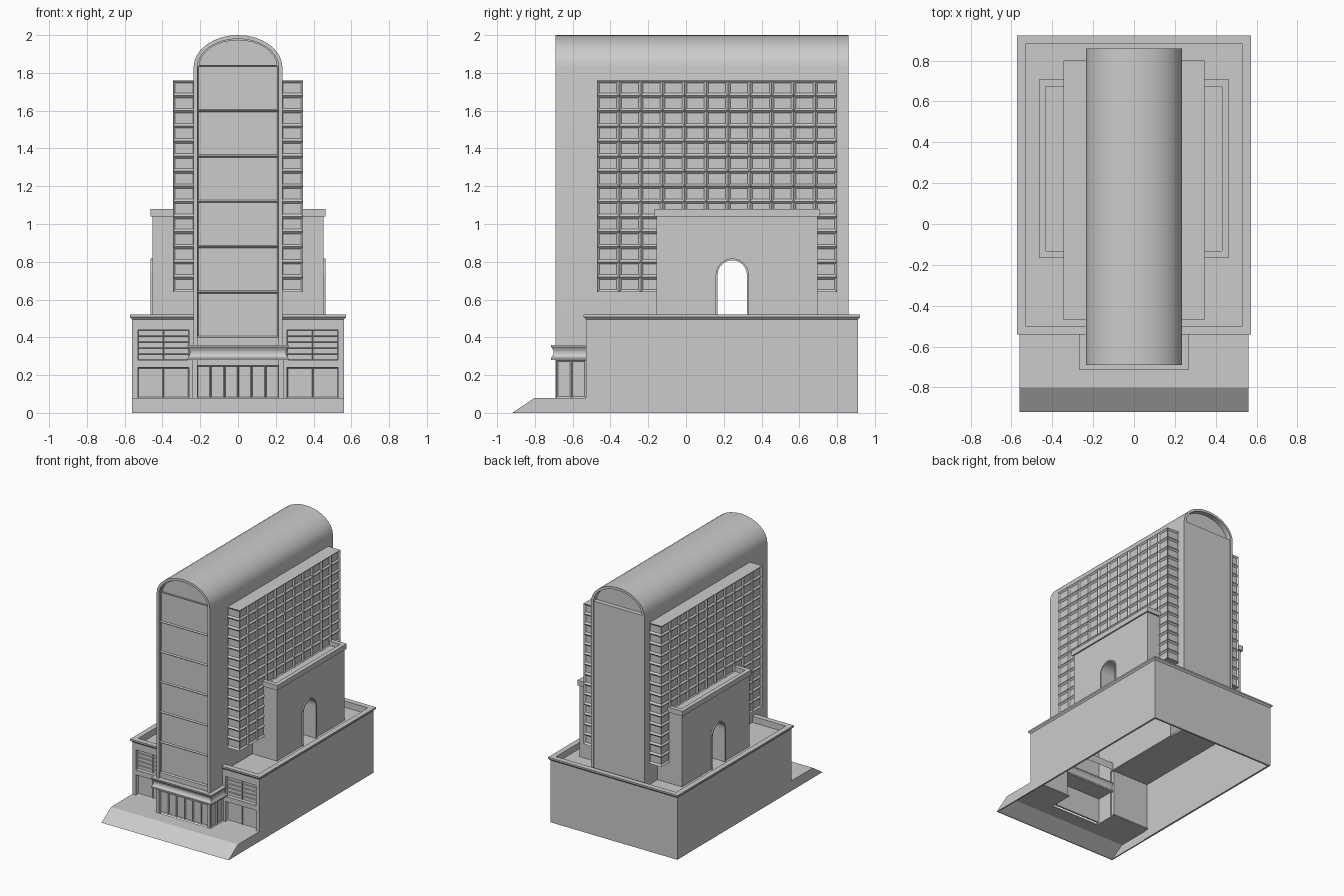
import bpy, bmesh, math
from mathutils import Vector as V

if "Cube" in bpy.data.objects:
    bpy.data.objects.remove(bpy.data.objects["Cube"])


def finish(name, bm, mirror=False, cutter=None, smooth=False):
    bmesh.ops.recalc_face_normals(bm, faces=bm.faces)
    me = bpy.data.meshes.new(name)
    bm.to_mesh(me)
    bm.free()
    ob = bpy.data.objects.new(name, me)
    bpy.context.collection.objects.link(ob)
    if cutter:
        m = ob.modifiers.new("cut", 'BOOLEAN')
        m.operation, m.object, m.solver = 'DIFFERENCE', cutter, 'EXACT'
    if mirror:
        m = ob.modifiers.new("mirror", 'MIRROR')
        m.use_mirror_merge = False
    if smooth:
        bpy.ops.object.select_all(action='DESELECT')
        ob.select_set(True)
        bpy.context.view_layer.objects.active = ob
        bpy.ops.object.shade_smooth_by_angle(angle=math.radians(30))
    return ob


def boxes(name, items, **kw):
    """Boxes given as (x0, x1, y0, y1, z0, z1)."""
    bm = bmesh.new()
    for x0, x1, y0, y1, z0, z1 in items:
        vs = bmesh.ops.create_cube(bm, size=1)['verts']
        for v in vs:
            v.co = V(((x0 + x1) / 2 + v.co.x * (x1 - x0),
                      (y0 + y1) / 2 + v.co.y * (y1 - y0),
                      (z0 + z1) / 2 + v.co.z * (z1 - z0)))
    return finish(name, bm, **kw)


def prism(name, pts, axis, a, b, **kw):
    """Extrude a (horizontal, z) outline along x or y."""
    bm = bmesh.new()
    f = bm.faces.new([bm.verts.new((a, u, z) if axis == 'x' else (u, a, z)) for u, z in pts])
    ext = bmesh.ops.extrude_face_region(bm, geom=[f])['geom']
    d = V((b - a, 0, 0)) if axis == 'x' else V((0, b - a, 0))
    bmesh.ops.translate(bm, vec=d, verts=[g for g in ext if isinstance(g, bmesh.types.BMVert)])
    return finish(name, bm, **kw)


def arch(c, w, z0, spring, rise, n=16):
    arc = [(c + w * math.cos(math.pi * i / n), spring + rise * math.sin(math.pi * i / n))
           for i in range(n + 1)]
    return [(c + w, z0)] + arc + [(c - w, z0)] if z0 < spring else arc


def ring(name, x, y0, y1, profile, closed=True, **kw):
    """Sweep an (outward offset, z) profile round a rectangle."""
    bm = bmesh.new()
    loops = [[bm.verts.new(p) for p in ((-x - o, y0 - o, z), (x + o, y0 - o, z),
                                        (x + o, y1 + o, z), (-x - o, y1 + o, z))]
             for o, z in profile]
    pairs = list(zip(loops, loops[1:] + loops[:1]))
    for p, q in pairs if closed else pairs[:-1]:
        for i in range(4):
            j = (i + 1) % 4
            bm.faces.new((p[i], p[j], q[j], q[i]))
    if not closed:
        bm.faces.new(loops[0])
        bm.faces.new(loops[-1])
    return finish(name, bm, **kw)


def grid(bm, a, b, z0, z1, nu, nv):
    """Vertical grid of quads between plan points a and b."""
    def at(i, j):
        p = V(a).lerp(V(b), i / nu)
        return bm.verts.new((p.x, p.y, z0 + (z1 - z0) * j / nv))
    vs = [[at(i, j) for j in range(nv + 1)] for i in range(nu + 1)]
    return [bm.faces.new((vs[i][j], vs[i + 1][j], vs[i + 1][j + 1], vs[i][j + 1]))
            for i in range(nu) for j in range(nv)]


def panels(name, a, b, z0, z1, nu, nv, inset, depth, mirror=False):
    """Wall of recessed panels, facing right of the a-to-b direction."""
    bm = bmesh.new()
    fs = grid(bm, a, b, z0, z1, nu, nv)
    bmesh.ops.remove_doubles(bm, verts=bm.verts, dist=1e-5)
    bm.normal_update()
    bmesh.ops.inset_individual(bm, faces=fs, thickness=inset, depth=-depth)
    # closed at the back so that normals stay outward
    edge = [e for e in bm.edges if e.is_boundary]
    ext = bmesh.ops.extrude_edge_only(bm, edges=edge)['geom']
    d = V(b) - V(a)
    back = V((-d.y, d.x)).normalized() * (depth + 0.005)
    bmesh.ops.translate(bm, vec=(back.x, back.y, 0),
                        verts=[g for g in ext if isinstance(g, bmesh.types.BMVert)])
    bmesh.ops.holes_fill(bm, edges=[e for e in bm.edges if e.is_boundary], sides=0)
    return finish(name, bm, mirror=mirror)


# Hidden cutter for the arched passage through the whole building
passage = prism("passage_cutter", arch(0.245, 0.08, 0.4, 0.73, 0.08, 12), 'x', -1, 1)
passage.hide_render = True
passage.hide_viewport = True

# Tower: hollow vaulted shell, continued down to the platform at the front
prism("tower_shell", arch(0, 0.235, 0.46, 1.83, 0.17) + arch(0, 0.215, 0.46, 1.83, 0.15)[::-1],
      'y', -0.69, 0.86, cutter=passage, smooth=True)
boxes("tower_front_legs", [(0.215, 0.235, -0.69, -0.53, 0.08, 0.47)], mirror=True)
panels("tower_front_bays", (-0.217, -0.675), (0.217, -0.675), 0.40, 1.84, 1, 6, 0.01, 0.01)
boxes("tower_front_band", [(-0.217, 0.217, -0.675, -0.66, 0.25, 0.40)])
prism("front_lunette", arch(0, 0.217, 1.9, 1.835, 0.147), 'y', -0.66, -0.65)
prism("front_lunette_rim", arch(0, 0.217, 1.9, 1.835, 0.147) + arch(0, 0.205, 1.9, 1.835, 0.138)[::-1],
      'y', -0.675, -0.65)
boxes("tower_back_wall", [(-0.217, 0.217, 0.84, 0.855, 0.46, 1.835)])
boxes("back_lunette_sill", [(-0.217, 0.217, 0.81, 0.85, 1.825, 1.835)])
prism("back_lunette", arch(0, 0.217, 1.9, 1.83, 0.152), 'y', 0.81, 0.82)

# Entrance doors and canopy
panels("entrance_doors", (-0.217, -0.675), (0.217, -0.675), 0.08, 0.25, 6, 1, 0.007, 0.01)
panels("entrance_side_doors", (0.243, -0.685), (0.243, -0.53), 0.08, 0.28, 2, 1, 0.01, 0.007, True)
cove = [(0.03 - 0.014 * math.sin(math.pi * i / 8), 0.29 + 0.06 * i / 8) for i in range(9)]
ring("entrance_canopy", 0.237, -0.685, -0.54, [(0.03, 0.28)] + cove + [(0.03, 0.36)], closed=False)

# Window slabs on both flanks
bm = bmesh.new()
x0, x1, y0, y1 = 0.225, 0.345, -0.47, 0.80
rows, cols = 14, 11
windows = grid(bm, (x0, y0), (x1, y0), 0.64, 1.76, 1, rows)
windows += grid(bm, (x1, y0), (x1, y1), 0.64, 1.76, cols, rows)
windows += grid(bm, (x1, y1), (x0, y1), 0.64, 1.76, 1, rows)
grid(bm, (x0, y1), (x0, y0), 0.64, 1.76, 1, rows)
bmesh.ops.remove_doubles(bm, verts=bm.verts, dist=1e-5)
bmesh.ops.holes_fill(bm, edges=[e for e in bm.edges if e.is_boundary], sides=0)
bm.normal_update()
bmesh.ops.inset_individual(bm, faces=windows, thickness=0.018, depth=-0.012)
finish("window_slab", bm, mirror=True, cutter=passage)

# Side wings with parapet and arch surround
boxes("side_wing", [(0.225, 0.452, -0.155, 0.695, 0.465, 1.045)], mirror=True, cutter=passage)
ring("side_wing_parapet", 0.452, -0.155, 0.695,
     [(-0.01, 1.04), (0.012, 1.04), (0.012, 1.08), (-0.022, 1.08), (-0.022, 1.04)])
prism("arch_surround", arch(0.245, 0.088, 0.465, 0.73, 0.088, 12)
      + arch(0.245, 0.078, 0.465, 0.73, 0.078, 12)[::-1], 'x', 0.44, 0.462, mirror=True)

# Podium: open-bottomed walls, roof round the tower, flared cornice
boxes("podium_side_wall", [(0.545, 0.56, -0.53, 0.91, 0, 0.5)], mirror=True)
boxes("podium_back_wall", [(-0.55, 0.55, 0.895, 0.91, 0, 0.5)])
boxes("podium_roof", [(0.22, 0.55, -0.52, 0.9, 0.455, 0.47)], mirror=True)
boxes("podium_roof_back", [(-0.23, 0.23, 0.85, 0.9, 0.455, 0.47)])
ring("podium_cornice", 0.56, -0.53, 0.91,
     [(-0.01, 0.49), (0, 0.495), (0.012, 0.508), (0.012, 0.52), (-0.03, 0.52), (-0.03, 0.46)])

# Podium front: piers, beams and glazing on each side of the tower
boxes("podium_front_frame",
      [(0.225, 0.26, -0.53, -0.5, 0.07, 0.5), (0.53, 0.56, -0.53, -0.5, 0.07, 0.5),
       (0.26, 0.53, -0.53, -0.5, 0.24, 0.28), (0.26, 0.53, -0.53, -0.5, 0.44, 0.5)], mirror=True)
panels("podium_upper_glazing", (0.26, -0.512), (0.53, -0.512), 0.28, 0.44, 2, 5, 0.004, 0.007, True)
panels("podium_lower_glazing", (0.26, -0.512), (0.53, -0.512), 0.08, 0.24, 2, 1, 0.006, 0.007, True)

# Raised forecourt with sloped front edge
prism("forecourt_slope", [(-0.92, 0), (-0.80, 0.08), (-0.685, 0.08), (-0.685, 0.07),
                          (-0.795, 0.07), (-0.905, 0)], 'x', -0.56, 0.56)
boxes("forecourt_side", [(0.215, 0.56, -0.685, -0.49, 0.07, 0.08)], mirror=True)
prism("forecourt_skirt", [(-0.92, 0), (-0.80, 0.08), (-0.53, 0.08), (-0.53, 0)],
      'x', 0.55, 0.56, mirror=True)
